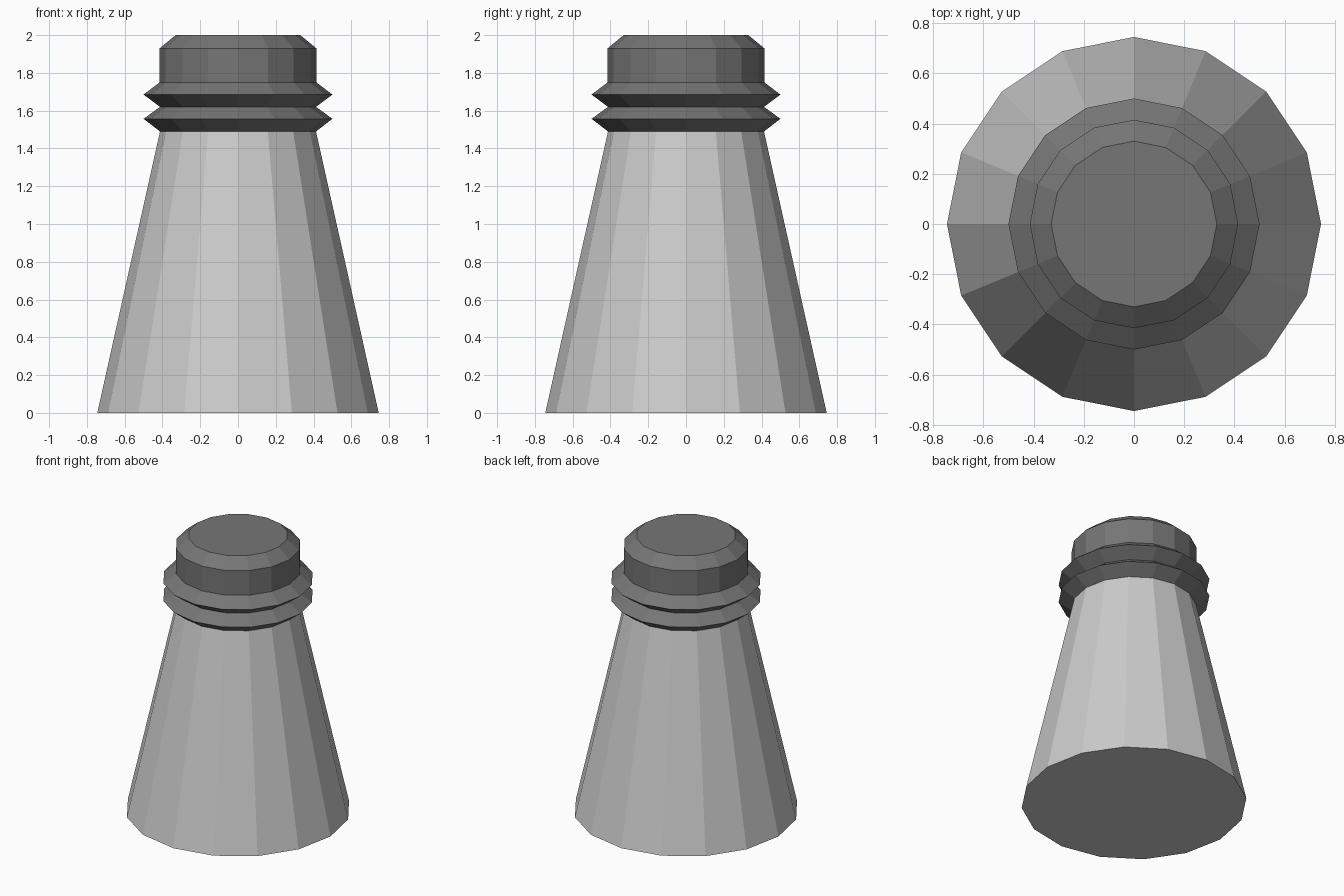
import bpy, bmesh
from math import cos, sin, pi

if "Cube" in bpy.data.objects:
    bpy.data.objects.remove(bpy.data.objects["Cube"])

SIDES = 16


def lathe(name, profile, grey=None):
    """Closed, flat-faced solid of revolution from (radius, z) points."""
    bm = bmesh.new()
    rings = [[bm.verts.new((r * cos(2 * pi * i / SIDES), r * sin(2 * pi * i / SIDES), z))
              for i in range(SIDES)] for r, z in profile]
    for a, b in zip(rings, rings[1:]):
        for i in range(SIDES):
            j = (i + 1) % SIDES
            bm.faces.new((a[i], a[j], b[j], b[i]))
    bm.faces.new(rings[0][::-1])
    bm.faces.new(rings[-1])
    mesh = bpy.data.meshes.new(name)
    bm.to_mesh(mesh)
    bm.free()
    obj = bpy.data.objects.new(name, mesh)
    bpy.context.collection.objects.link(obj)
    if grey is not None:
        mat = bpy.data.materials.new(name + "_grey")
        mat.diffuse_color = (grey, grey, grey, 1)
        mat.use_nodes = True
        mat.node_tree.nodes["Principled BSDF"].inputs["Base Color"].default_value = mat.diffuse_color
        mesh.materials.append(mat)
    return obj


# Tapered body
lathe("bottle_body", [(0.745, 0), (0.413, 1.49)])

# Ribbed collar and chamfered cap
lathe("ribbed_cap", [(0.413, 1.49), (0.5, 1.557), (0.413, 1.62), (0.5, 1.685),
                     (0.415, 1.75), (0.415, 1.93), (0.33, 2.0)], 0.18)
